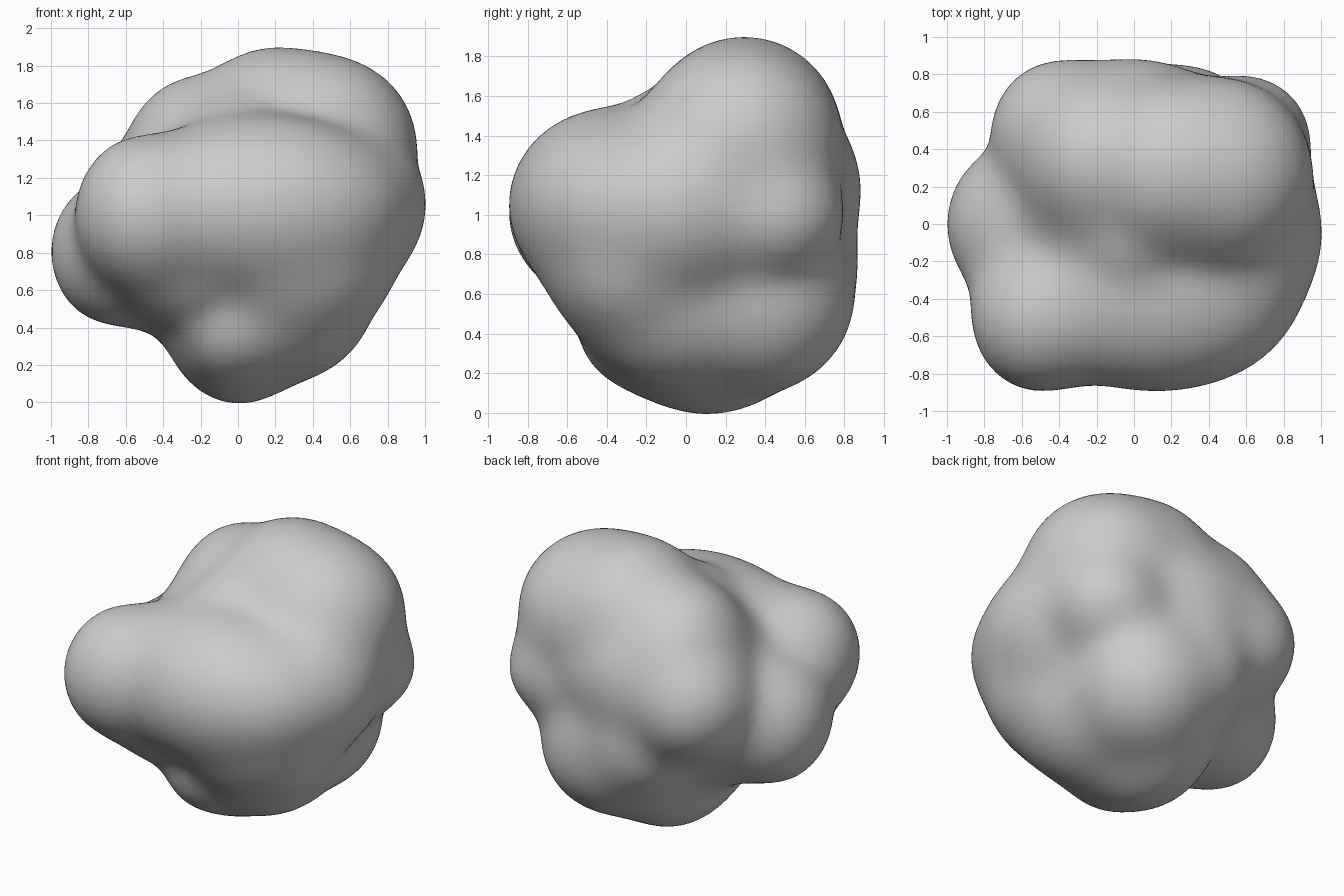
import bpy, bmesh, math
from mathutils import Vector

cube = bpy.data.objects.get("Cube")
if cube:
    bpy.data.objects.remove(cube, do_unlink=True)

# Lumps of the boulder: centre, radii
LUMPS = [
    ((0.05, 0.10, 0.95), (0.72, 0.62, 0.62)),    # core
    ((0.12, -0.38, 1.05), (0.74, 0.50, 0.47)),   # front brow
    ((0.32, -0.26, 0.75), (0.50, 0.43, 0.40)),   # under brow
    ((-0.50, -0.50, 1.01), (0.36, 0.39, 0.40)),  # brow end
    ((-0.30, -0.30, 0.69), (0.33, 0.33, 0.26)),  # under brow end
    ((0.47, 0.27, 1.38), (0.47, 0.49, 0.46)),    # crown
    ((0.19, 0.30, 1.46), (0.42, 0.44, 0.42)),    # crown middle
    ((-0.23, 0.35, 1.31), (0.35, 0.41, 0.41)),   # crown shoulder
    ((0.00, -0.06, 1.44), (0.19, 0.22, 0.18)),   # crown ridge
    ((-0.40, 0.49, 1.06), (0.35, 0.37, 0.36)),   # back shoulder
    ((-0.66, 0.00, 0.81), (0.33, 0.39, 0.38)),   # side knob
    ((-0.34, 0.10, 0.70), (0.33, 0.36, 0.30)),   # knob root
    ((0.60, 0.46, 1.00), (0.33, 0.32, 0.29)),    # rear side bump
    ((0.60, -0.05, 1.05), (0.39, 0.47, 0.41)),   # flank
    ((0.00, 0.50, 1.14), (0.48, 0.36, 0.38)),    # back bump
    ((-0.02, 0.49, 0.74), (0.35, 0.35, 0.38)),   # lower back
    ((0.26, 0.40, 0.58), (0.43, 0.43, 0.45)),    # rear foot
    ((0.27, -0.03, 0.54), (0.42, 0.48, 0.40)),   # foot side
    ((0.00, 0.12, 0.41), (0.36, 0.46, 0.40)),    # foot
    ((-0.02, -0.16, 0.38), (0.29, 0.35, 0.25)),  # chin ridge
]
BLEND = 0.05
GROW = 0.02  # thickness given back after smoothing
CENTRE = Vector((0.05, 0.05, 0.95))


def field(p):
    """Smoothly blended distance to all lumps."""
    total = 0.0
    for c, r in LUMPS:
        q = [(p[i] - c[i]) / r[i] for i in range(3)]
        k = math.hypot(*q)
        g = math.hypot(*(q[i] / r[i] for i in range(3))) + 1e-9
        total += math.exp(-k * (k - 1) / g / BLEND)
    return -BLEND * math.log(total + 1e-300) - GROW


def surface_point(d):
    """Outermost surface point along a direction."""
    far = 1.4
    while far > 0.1 and field(CENTRE + d * far) > 0:
        far -= 0.06
    near, far = far, far + 0.06
    for _ in range(9):
        mid = (near + far) / 2
        if field(CENTRE + d * mid) > 0:
            far = mid
        else:
            near = mid
    return CENTRE + d * near


# Boulder skin
bm = bmesh.new()
bmesh.ops.create_icosphere(bm, subdivisions=5, radius=1)
for v in bm.verts:
    v.co = surface_point(v.co.normalized())
for _ in range(3):
    bmesh.ops.smooth_vert(bm, verts=bm.verts, factor=0.5,
                          use_axis_x=True, use_axis_y=True, use_axis_z=True)

mesh = bpy.data.meshes.new("boulder")
bm.to_mesh(mesh)
bm.free()
mesh.shade_smooth()
boulder = bpy.data.objects.new("boulder", mesh)
bpy.context.collection.objects.link(boulder)
boulder.modifiers.new("rounding", "SUBSURF").levels = 1

# Stone colour
stone = bpy.data.materials.new("grey stone")
stone.use_nodes = True
colour = (0.6, 0.6, 0.6, 1)
stone.diffuse_color = colour
stone.node_tree.nodes["Principled BSDF"].inputs["Base Color"].default_value = colour
mesh.materials.append(stone)
